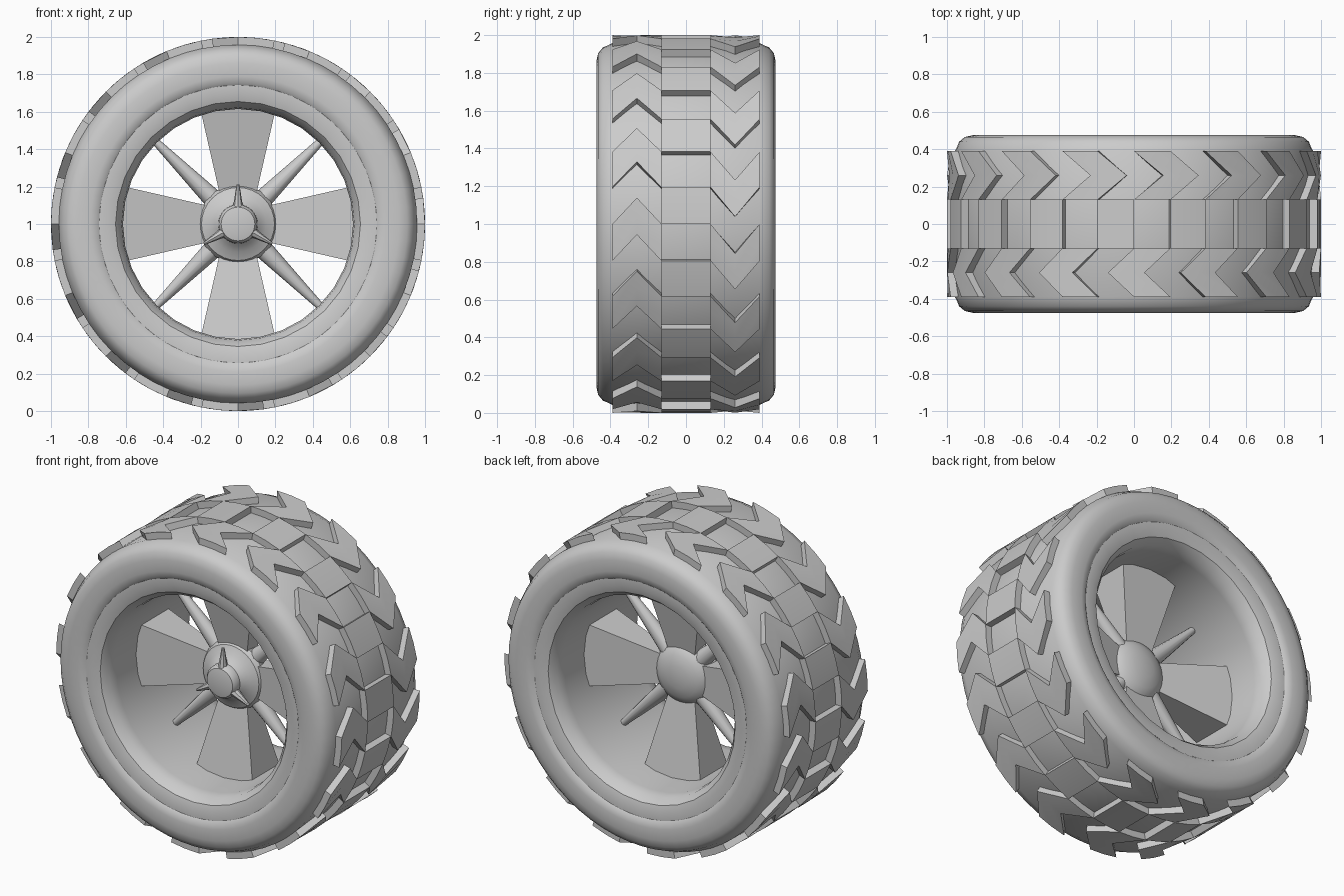
import bpy, bmesh
from math import sin, cos, pi, radians
from mathutils import Matrix, Vector

if "Cube" in bpy.data.objects:
    bpy.data.objects.remove(bpy.data.objects["Cube"])

CZ = 1.0  # axle height


def finish(name, bm, angle=35):
    bmesh.ops.remove_doubles(bm, verts=bm.verts, dist=1e-5)
    bmesh.ops.recalc_face_normals(bm, faces=bm.faces)
    me = bpy.data.meshes.new(name)
    bm.to_mesh(me)
    bm.free()
    ob = bpy.data.objects.new(name, me)
    ob.location.z = CZ
    bpy.context.collection.objects.link(ob)
    bpy.ops.object.select_all(action='DESELECT')
    ob.select_set(True)
    bpy.context.view_layer.objects.active = ob
    bpy.ops.object.shade_smooth_by_angle(angle=radians(angle))
    return ob


def polar(r, a, y):
    return Vector((r * cos(a), y, r * sin(a)))


def lathe(name, profile, segs, angle=35):
    """Spin (radius, y) points round the axle."""
    bm = bmesh.new()
    vs = [bm.verts.new((r, y, 0)) for r, y in profile]
    es = [bm.edges.new(p) for p in zip(vs, vs[1:])]
    bmesh.ops.spin(bm, geom=vs + es, cent=(0, 0, 0), axis=(0, 1, 0),
                   angle=2 * pi, steps=segs, use_merge=True)
    return finish(name, bm, angle)


def mirrored(half):
    return half + [(r, -y) for r, y in reversed(half)]


# tyre carcass
lathe("tyre", mirrored([(0.735, -0.45), (0.755, -0.468), (0.79, -0.475), (0.86, -0.475),
                        (0.905, -0.465), (0.935, -0.44), (0.945, -0.415), (0.958, -0.39)]), 64)

# rim with rounded lips and straight barrel
lathe("rim", mirrored([(0.75, -0.44), (0.745, -0.457), (0.70, -0.457), (0.655, -0.443),
                       (0.622, -0.40), (0.615, -0.34)]), 32)


# tread blocks: three bands, the outer two bent into chevrons
def tread(name, columns, count=16, width=11.25, rows=2):
    bm = bmesh.new()
    for k in range(count):
        grid = []
        for y, shift in columns:
            col = []
            for i in range(rows + 1):
                a = radians(k * 360 / count + shift + width * i / rows)
                col.append((bm.verts.new(polar(0.94, a, y)), bm.verts.new(polar(1.0, a, y))))
            grid.append(col)
        n = len(grid) - 1
        for c in range(n):
            for i in range(rows):
                q = [grid[c][i], grid[c + 1][i], grid[c + 1][i + 1], grid[c][i + 1]]
                bm.faces.new([p[1] for p in q])
                bm.faces.new([p[0] for p in reversed(q)])
            for i in (0, rows):
                a, b = grid[c][i], grid[c + 1][i]
                bm.faces.new((a[0], b[0], b[1], a[1]))
        for c in (0, n):
            for i in range(rows):
                a, b = grid[c][i], grid[c][i + 1]
                bm.faces.new((a[0], b[0], b[1], a[1]))
    finish(name, bm)


e = -11.25
tread("tread_front", [(-0.39, e), (-0.26, e + 8), (-0.13, e)])
tread("tread_middle", [(-0.13, 0), (0.13, 0)])
tread("tread_back", [(0.13, e), (0.26, e - 9), (0.39, e)])

# hub with front cap and domed back
lathe("hub", [(0, 0.095), (0.07, 0.09), (0.13, 0.075), (0.18, 0.045), (0.207, 0.0),
              (0.212, -0.04), (0.195, -0.07), (0.15, -0.09), (0.12, -0.115), (0.105, -0.13),
              (0.103, -0.165), (0.09, -0.182), (0.06, -0.188), (0, -0.19)], 32)

# wide flared spokes
bm = bmesh.new()
for k in range(4):
    rot = Matrix.Rotation(k * pi / 2, 3, 'Y')
    cube = bmesh.ops.create_cube(bm, size=2)['verts']
    for v in cube:
        hx, hy, z = (0.205, 0.145, 0.63) if v.co.z > 0 else (0.093, 0.045, 0.14)
        v.co = rot @ Vector((v.co.x * hx, v.co.y * hy, z))
finish("wide_spokes", bm)


def cones(name, angles, r0, r1, w0, w1, y, segs, flat=1.0):
    """Tapered bars pointing outward from the axle."""
    bm = bmesh.new()
    for a in angles:
        m = (Matrix.Translation((0, y, 0)) @ Matrix.Rotation(radians(a), 4, 'Y')
             @ Matrix.Diagonal((1, flat, 1, 1)) @ Matrix.Translation((0, 0, (r0 + r1) / 2)))
        bmesh.ops.create_cone(bm, cap_ends=True, segments=segs, radius1=w0, radius2=w1,
                              depth=r1 - r0, matrix=m)
    finish(name, bm)


# thin diagonal spokes and the three knock-off ears
cones("thin_spokes", (45, 135, 225, 315), 0.15, 0.63, 0.055, 0.02, 0, 12)
cones("hub_ears", (0, 120, 240), 0.07, 0.21, 0.03, 0.008, -0.15, 8, 1.2)
